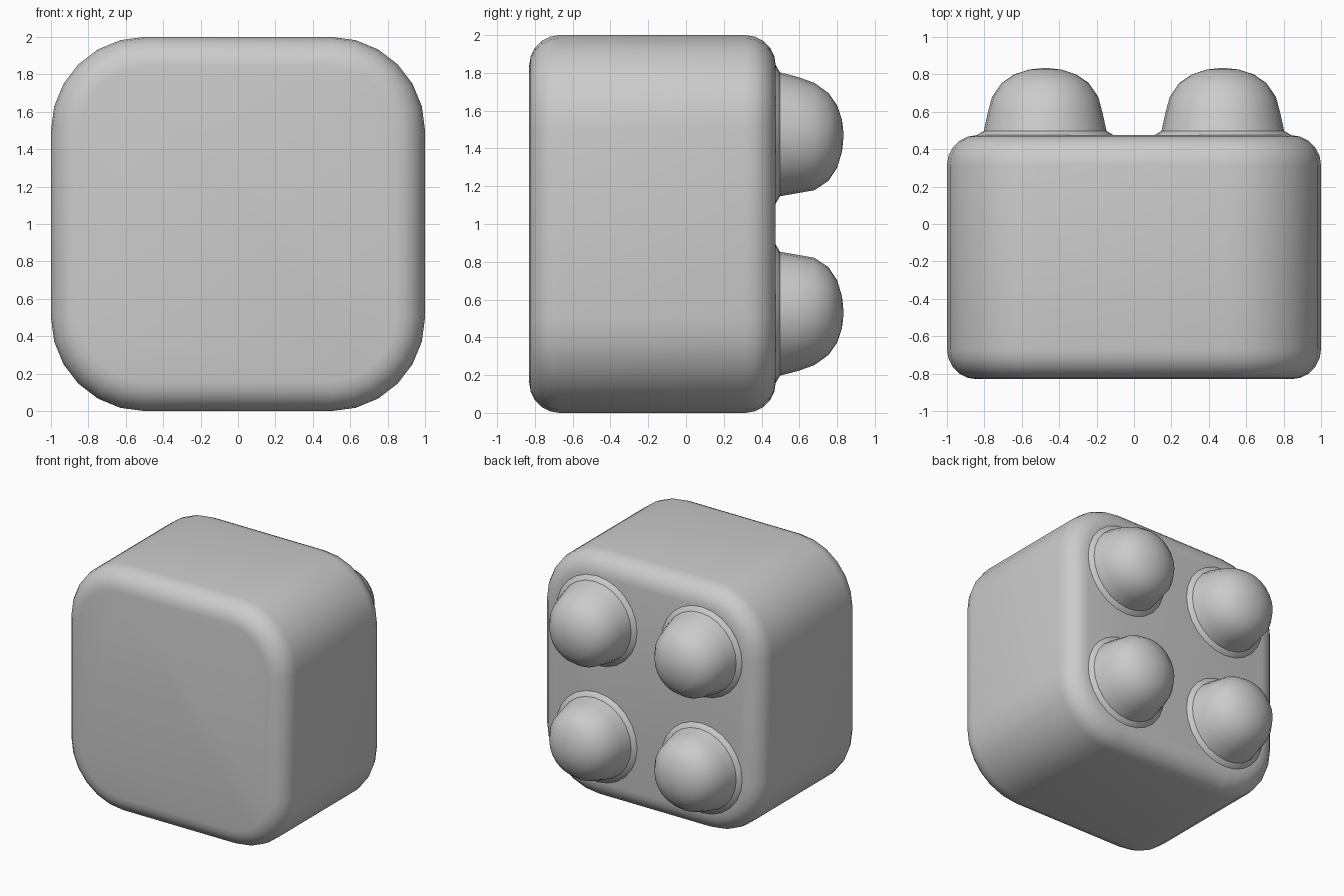
import bpy, bmesh
from math import sin, cos, pi, radians

if "Cube" in bpy.data.objects:
    bpy.data.objects.remove(bpy.data.objects["Cube"])


def loft(name, rings):
    """Skin a list of equal-length rings and cap both ends."""
    bm = bmesh.new()
    loops = [[bm.verts.new(p) for p in ring] for ring in rings]
    for a, b in zip(loops, loops[1:]):
        n = len(a)
        for i in range(n):
            j = (i + 1) % n
            bm.faces.new((a[i], a[j], b[j], b[i]))
    bm.faces.new(loops[0])
    bm.faces.new(loops[-1])
    bmesh.ops.recalc_face_normals(bm, faces=bm.faces)
    mesh = bpy.data.meshes.new(name)
    bm.to_mesh(mesh)
    bm.free()
    obj = bpy.data.objects.new(name, mesh)
    bpy.context.collection.objects.link(obj)
    bpy.ops.object.select_all(action='DESELECT')
    obj.select_set(True)
    bpy.context.view_layer.objects.active = obj
    bpy.ops.object.shade_smooth_by_angle(angle=radians(35))
    return obj


def rounded_square(y, inset, corner=0.5, seg=6):
    pts = []
    for q, (sx, sz) in enumerate([(1, 1), (-1, 1), (-1, -1), (1, -1)]):
        for k in range(seg + 1):
            a = q * pi / 2 + k * pi / 2 / seg
            r = corner - inset
            pts.append((sx * (1 - corner) + r * cos(a), y,
                        1 + sz * (1 - corner) + r * sin(a)))
    return pts


# Body: rounded square block with rounded front and back rims
FRONT, BACK, RIM, STEPS = -0.83, 0.475, 0.16, 5
angles = [k * pi / 2 / STEPS for k in range(STEPS + 1)]
rings = [rounded_square(FRONT + RIM * (1 - cos(a)), RIM * (1 - sin(a))) for a in angles]
rings += [rounded_square(BACK - RIM * (1 - sin(a)), RIM * (1 - cos(a))) for a in angles]
loft("body", rings)

# Studs: (y, radius, shift towards the middle height), flared foot to dome tip
PROFILE = [(0.46, 0.375, 0), (0.476, 0.365, 0), (0.498, 0.328, 0), (0.59, 0.308, 0.004),
           (0.68, 0.284, 0.012), (0.755, 0.232, 0.014), (0.80, 0.165, 0.012),
           (0.826, 0.085, 0.008), (0.833, 0.02, 0.005)]
SIDES = 24
for sx, side in ((-1, "left"), (1, "right")):
    for sz, level in ((-1, "lower"), (1, "upper")):
        rings = []
        for y, r, shift in PROFILE:
            cx, cz = sx * 0.475, 1 + sz * (0.475 - shift)
            rings.append([(cx + r * cos(2 * pi * i / SIDES), y,
                           cz + r * sin(2 * pi * i / SIDES)) for i in range(SIDES)])
        loft(f"stud_{level}_{side}", rings)
